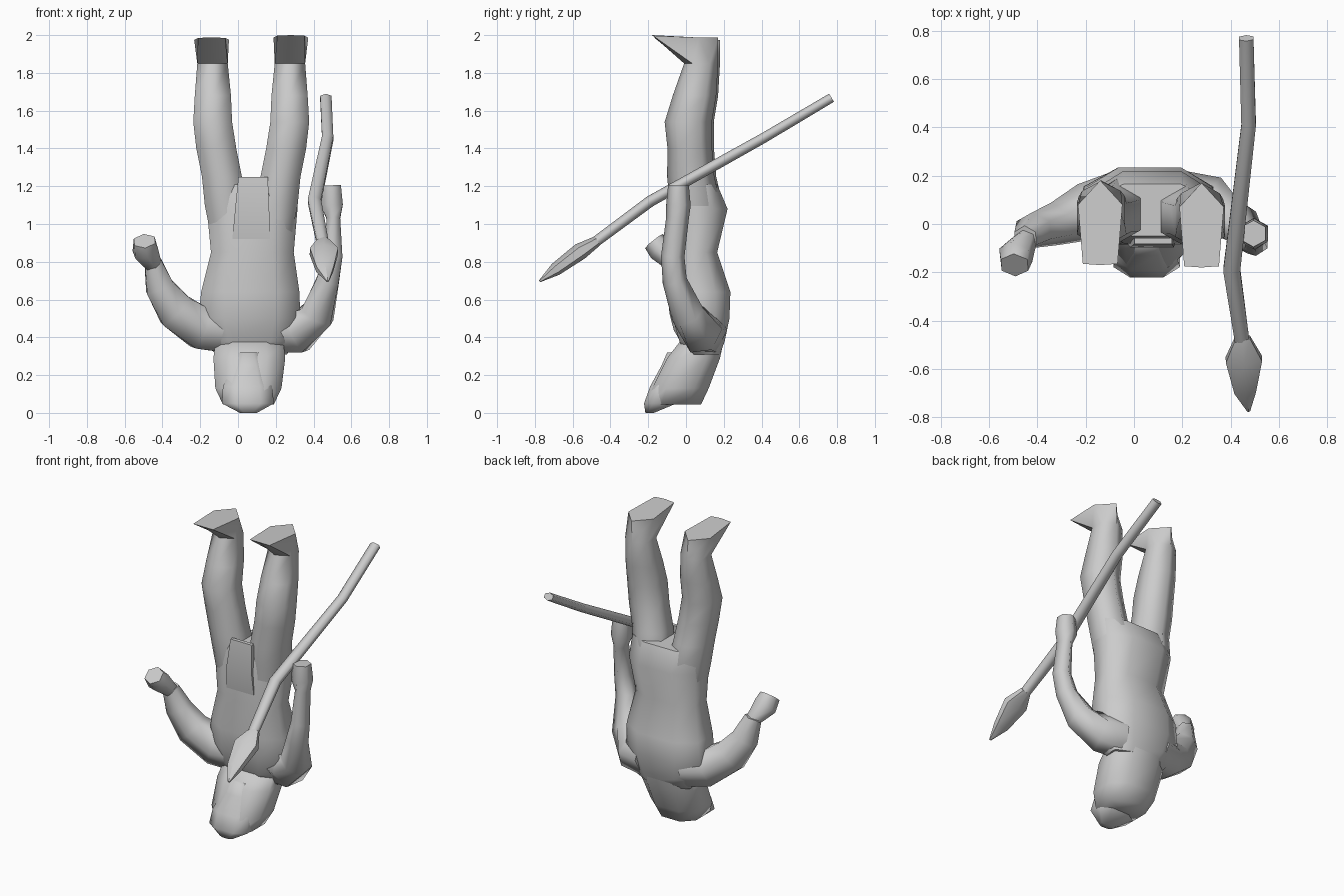
import bpy, bmesh, math
from mathutils import Vector


def spow(v, p):
    return math.copysign(abs(v) ** p, v)


def ring(c, ru, rv, axis=(0, 0, 1), n=8, p=0.8):
    """Cross-section: ru runs across (x-like), rv runs in depth (y-like)."""
    a = Vector(axis).normalized()
    ref = Vector((0, 1, 0)) if abs(a.y) < 0.65 else Vector((0, 0, 1))
    u = ref.cross(a).normalized()
    v = a.cross(u)
    off, k = (math.pi / 2, 1) if n == 6 else (math.pi / n, math.cos(math.pi / n))
    if n == 6:
        ru = ru / math.cos(math.pi / 6)
    out = []
    for i in range(n):
        t = off + 2 * math.pi * i / n
        out.append(Vector(c) + u * ru * spow(math.cos(t) / k, p) + v * rv * spow(math.sin(t) / k, p))
    return out


def loft(name, rings, angle=65):
    bm = bmesh.new()
    loops = [[bm.verts.new(q) for q in r] for r in rings]
    for a, b in zip(loops, loops[1:]):
        n = len(a)
        for i in range(n):
            bm.faces.new((a[i], a[(i + 1) % n], b[(i + 1) % n], b[i]))
    bm.faces.new(loops[0][::-1])
    bm.faces.new(loops[-1])
    bmesh.ops.recalc_face_normals(bm, faces=bm.faces)
    me = bpy.data.meshes.new(name)
    bm.to_mesh(me)
    bm.free()
    ob = bpy.data.objects.new(name, me)
    bpy.context.collection.objects.link(ob)
    bpy.context.view_layer.objects.active = ob
    ob.select_set(True)
    bpy.ops.object.shade_smooth_by_angle(angle=math.radians(angle))
    ob.select_set(False)
    return ob


def tube(name, pts, n=6, angle=70):
    """Loft along a path of (centre, across radius, depth radius)."""
    c = [Vector(q[0]) for q in pts]
    rings = []
    for i, q in enumerate(pts):
        axis = c[min(i + 1, len(c) - 1)] - c[max(i - 1, 0)]
        rings.append(ring(q[0], q[1], q[2], axis, n, 1.0))
    return loft(name, rings, angle)


def stack(name, secs, p=0.8):
    """Loft of level sections: z, x0, x1, y0, y1."""
    return loft(name, [ring(((a + b) / 2, (c + d) / 2, z), (b - a) / 2, (d - c) / 2, p=p)
                       for z, a, b, c, d in secs])


# Torso, from the shoulders (low) to the hips (high)
stack("torso", [
    (0.31, -0.12, 0.26, 0.00, 0.18),
    (0.38, -0.17, 0.29, -0.035, 0.205),
    (0.50, -0.21, 0.33, -0.07, 0.23),
    (0.64, -0.195, 0.325, -0.085, 0.235),
    (0.85, -0.143, 0.295, -0.07, 0.165),
    (1.08, -0.165, 0.315, -0.08, 0.22),
    (1.21, -0.165, 0.315, -0.05, 0.165)])

# Head with hair hanging over the neck
stack("head", [
    (0.045, -0.08, 0.19, -0.20, 0.08),
    (0.13, -0.12, 0.23, -0.18, 0.12),
    (0.29, -0.13, 0.25, -0.10, 0.18),
    (0.38, -0.12, 0.24, -0.03, 0.20)])

# Face wedge from the brow to the chin
stack("face", [
    (0.00, 0.01, 0.10, -0.215, -0.17),
    (0.05, -0.085, 0.19, -0.222, -0.05),
    (0.14, -0.08, 0.18, -0.19, -0.02),
    (0.25, -0.03, 0.14, -0.13, 0.0),
    (0.32, 0.0, 0.11, -0.10, 0.0)])

# Legs mirrored about the body's centre line, feet pointing up
MID = 0.07
for side, s, dy, dz in (("left", -1, 0.0, 0.0), ("right", 1, -0.01, 0.012)):
    legs = [(0.95, 0.115, 0.045, 0.10, 0.10), (1.10, 0.135, 0.06, 0.11, 0.135),
            (1.25, 0.155, 0.035, 0.105, 0.125), (1.40, 0.185, 0.03, 0.105, 0.118),
            (1.54, 0.204, 0.022, 0.102, 0.125), (1.68, 0.203, 0.055, 0.095, 0.115),
            (1.85, 0.205, 0.09, 0.08, 0.09)]
    rings = [ring((MID + s * x, y + dy, z), rx, ry, n=6, p=0.95)
             for z, x, y, rx, ry in legs]
    sole = [(0, 0.18, 1.975), (-0.092, 0.08, 1.975), (-0.072, -0.165, 1.985),
            (0, -0.17, 1.988), (0.072, -0.165, 1.985), (0.092, 0.08, 1.975)]
    rings.append([Vector((MID + s * 0.21 + x, y + dy, z + dz)) for x, y, z in sole])
    loft(side + "_leg", rings)

# Hanging cloth at the front of the hips
loft("loincloth", [ring((x, y, z), w, 0.012, n=4, p=0.5)
                   for z, x, y, w in ((0.92, 0.07, -0.066, 0.10), (1.08, 0.075, -0.085, 0.09),
                                      (1.25, 0.08, -0.07, 0.078))], 30)

# Arms
tube("left_arm", [
    ((-0.06, 0.09, 0.44), 0.12, 0.13),
    ((-0.20, 0.05, 0.45), 0.11, 0.12),
    ((-0.33, 0.00, 0.54), 0.10, 0.09),
    ((-0.415, -0.025, 0.665), 0.075, 0.075),
    ((-0.45, -0.06, 0.80), 0.045, 0.055)])
tube("left_hand", [
    ((-0.445, -0.06, 0.78), 0.04, 0.045),
    ((-0.49, -0.13, 0.86), 0.065, 0.07),
    ((-0.495, -0.17, 0.91), 0.055, 0.06)])
tube("right_arm", [
    ((0.20, 0.10, 0.44), 0.12, 0.12),
    ((0.32, 0.08, 0.43), 0.11, 0.12),
    ((0.42, 0.01, 0.52), 0.088, 0.09),
    ((0.475, -0.06, 0.70), 0.06, 0.065),
    ((0.505, -0.07, 0.83), 0.048, 0.062),
    ((0.505, -0.045, 1.03), 0.036, 0.06),
    ((0.497, -0.04, 1.10), 0.058, 0.065),
    ((0.495, -0.04, 1.205), 0.05, 0.055)])

# Spear shaft and flat head
tube("spear_shaft", [
    ((0.465, 0.77, 1.668), 0.03, 0.025),
    ((0.475, 0.41, 1.455), 0.03, 0.027),
    ((0.405, -0.19, 1.12), 0.035, 0.03),
    ((0.45, -0.50, 0.89), 0.03, 0.028)])
tube("spear_head", [
    ((0.45, -0.47, 0.91), 0.03, 0.028),
    ((0.455, -0.56, 0.855), 0.075, 0.045),
    ((0.46, -0.69, 0.76), 0.045, 0.035),
    ((0.475, -0.775, 0.697), 0.006, 0.006)], angle=40)
